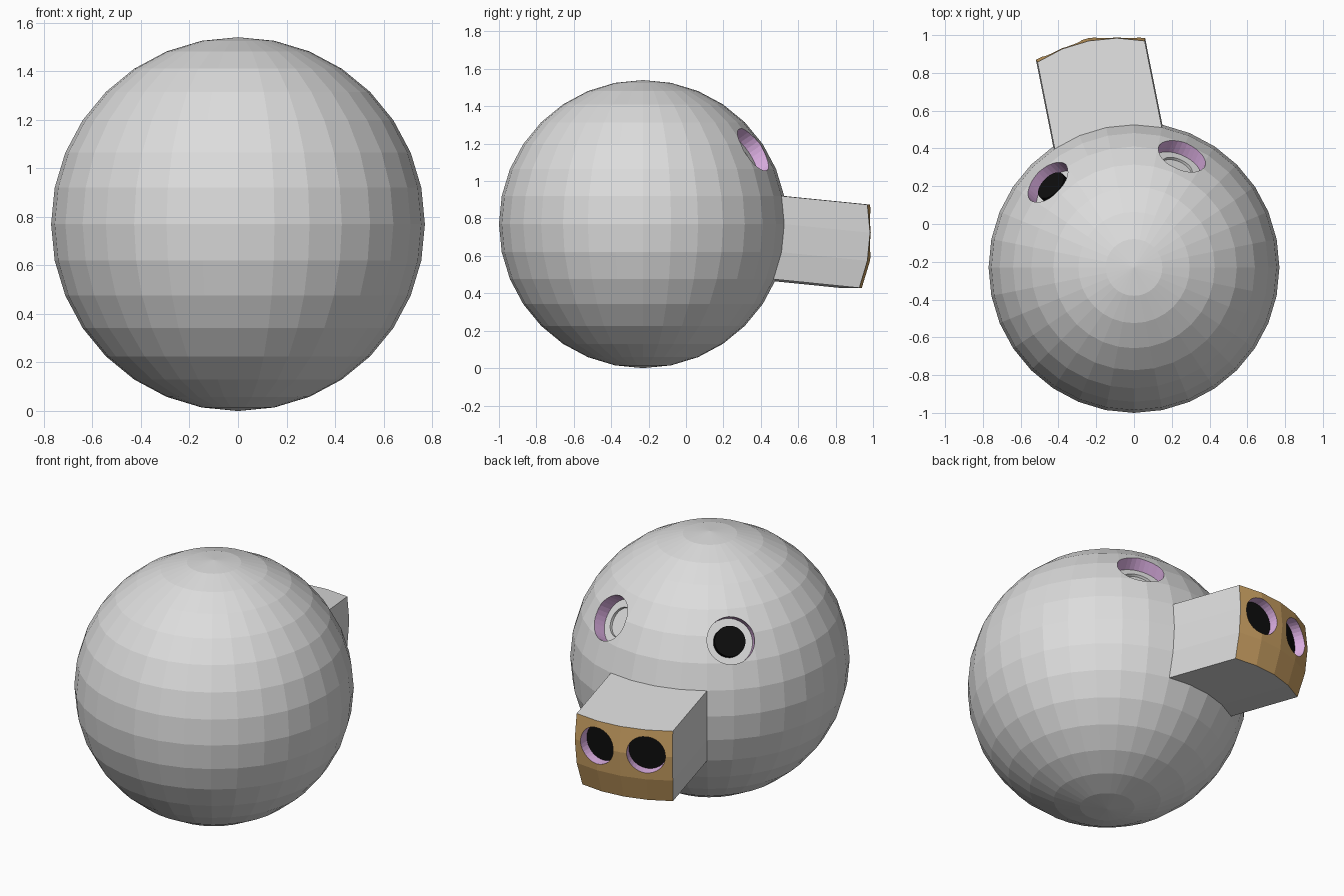
import bpy, bmesh
from math import radians, sin, cos, asin, atan2, degrees, pi
from mathutils import Vector

if "Cube" in bpy.data.objects:
    bpy.data.objects.remove(bpy.data.objects["Cube"])

R = 0.77
C = Vector((0, -0.23, R))


def material(name, rgb):
    m = bpy.data.materials.new(name)
    m.diffuse_color = (*rgb, 1)
    m.use_nodes = True
    m.node_tree.nodes["Principled BSDF"].inputs["Base Color"].default_value = m.diffuse_color
    return m


MATS = [material("light_gray", (0.72, 0.72, 0.72)),
        material("tan_brown", (0.62, 0.37, 0.13)),
        material("lilac", (0.75, 0.45, 0.80)),
        material("black", (0.004, 0.004, 0.004))]
GRAY, BROWN, LILAC, BLACK = range(4)


def direction(az, el):
    # azimuth is measured from +y towards +x
    a, e = radians(az), radians(el)
    return Vector((sin(a) * cos(e), cos(a) * cos(e), sin(e)))


def finish(bm, name):
    bmesh.ops.recalc_face_normals(bm, faces=bm.faces[:])
    me = bpy.data.meshes.new(name)
    bm.to_mesh(me)
    bm.free()
    for m in MATS:
        me.materials.append(m)
    ob = bpy.data.objects.new(name, me)
    bpy.context.collection.objects.link(ob)
    return ob


def plug(bm, origin, axis, rings, mats, n=32):
    # stepped round plug: rings are (radius, height along axis); mats colour each band, then the last cap
    q = axis.to_track_quat('Z', 'Y')
    loops = [[bm.verts.new(origin + q @ Vector((r * cos(2 * pi * i / n), r * sin(2 * pi * i / n), h)))
              for i in range(n)] for r, h in rings]
    for a, b, m in zip(loops, loops[1:], mats):
        for i in range(n):
            j = (i + 1) % n
            bm.faces.new((a[i], a[j], b[j], b[i])).material_index = m
    bm.faces.new(loops[0]).material_index = mats[0]
    bm.faces.new(loops[-1]).material_index = mats[-1]


# Head ball with the snout pulled out of a 4 x 3 patch of its faces
SNOUT = direction(-11.25, -5.625) * 0.47
bm = bmesh.new()
bmesh.ops.create_uvsphere(bm, u_segments=32, v_segments=16, radius=R)
patch = []
for f in bm.faces:
    c = f.calc_center_median()
    az, el = degrees(atan2(c.x, c.y)), degrees(asin(c.normalized().z))
    if -33.7 < az < 11.2 and -22.4 < el < 11.2:
        patch.append(f)
geom = bmesh.ops.extrude_face_region(bm, geom=patch)["geom"]
bmesh.ops.delete(bm, geom=[f for f in patch if f.is_valid], context='FACES')
bmesh.ops.translate(bm, vec=SNOUT, verts=[g for g in geom if isinstance(g, bmesh.types.BMVert)])
for g in geom:
    if isinstance(g, bmesh.types.BMFace):
        g.material_index = BROWN
bmesh.ops.translate(bm, vec=C, verts=bm.verts[:])
head = finish(bm, "head_and_snout")

# Cutter for the eye sockets and nostrils
EYE_R, PUPIL_R, DEPTH = 0.133, 0.086, 0.08
eye_left, eye_right = direction(-45.3, 31.8), direction(23.3, 31.8)
bm = bmesh.new()
plug(bm, C + eye_left * 0.758, eye_left, [(EYE_R, 0.1), (EYE_R, -DEPTH)], [LILAC, GRAY])
plug(bm, C + eye_right * 0.758, eye_right,
     [(EYE_R, 0.1), (EYE_R, -DEPTH), (PUPIL_R, -DEPTH), (PUPIL_R, -DEPTH - 0.015)],
     [LILAC, GRAY, GRAY, GRAY])
for az in (-22.5, 0):
    d = direction(az, 0)
    plug(bm, C + SNOUT + d * (R - 0.008), d, [(0.11, 0.06), (0.11, -0.065)], [LILAC, BLACK])
cutter = finish(bm, "hole_cutter")
cutter.hide_render = True
cutter.hide_viewport = True

cut = head.modifiers.new("holes", 'BOOLEAN')
cut.operation = 'DIFFERENCE'
cut.solver = 'EXACT'
cut.object = cutter

# Raised black pupil in the left socket
bm = bmesh.new()
plug(bm, C + eye_left * 0.758, eye_left,
     [(PUPIL_R, -DEPTH - 0.01), (PUPIL_R, -0.03)], [BLACK, BLACK])
finish(bm, "left_pupil")
